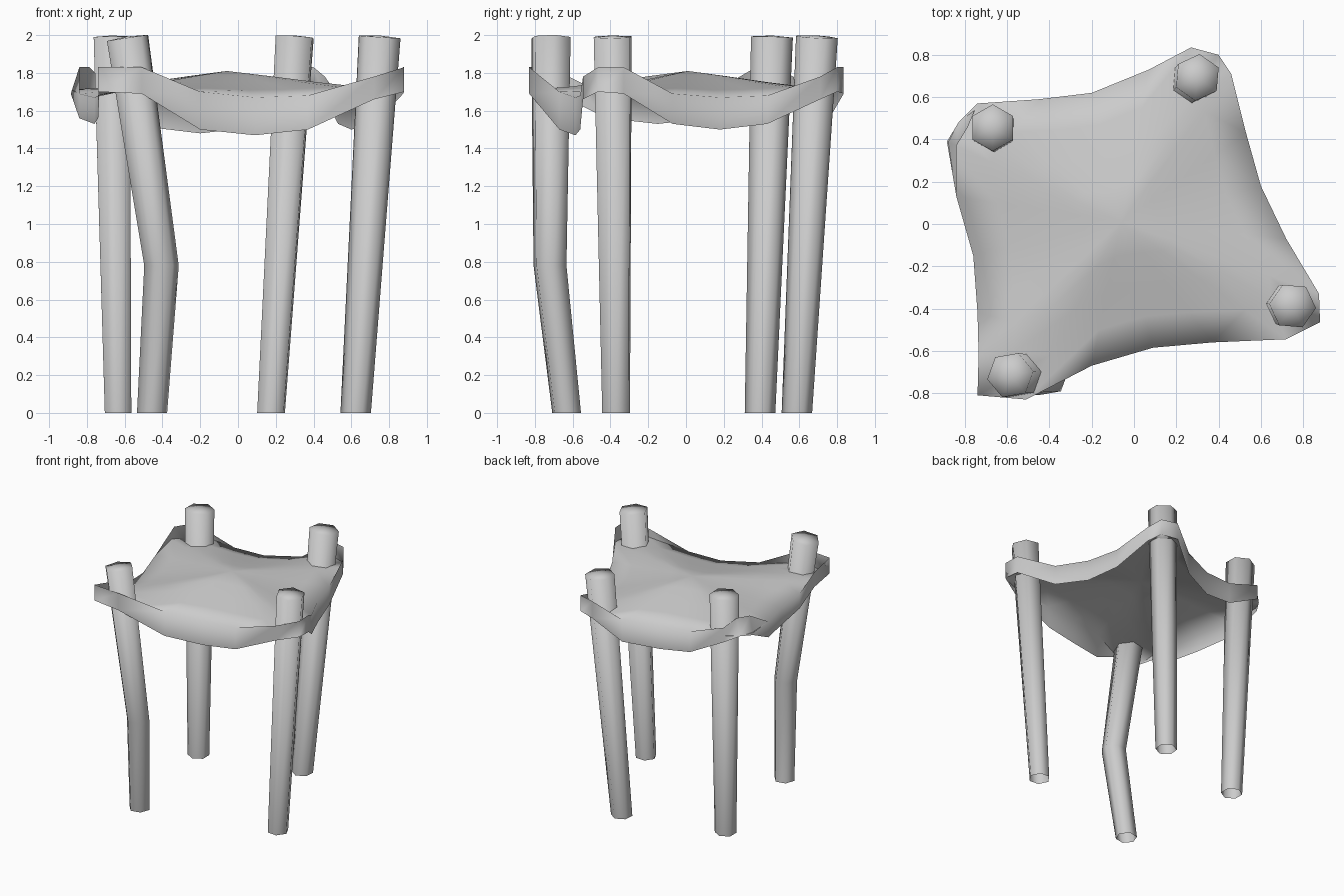
import bpy, bmesh, math
from mathutils import Vector

cube = bpy.data.objects.get("Cube")
if cube:
    bpy.data.objects.remove(cube)

grey = bpy.data.materials.new("light grey")
grey.use_nodes = True
colour = (0.6, 0.6, 0.6, 1)
grey.diffuse_color = colour
grey.node_tree.nodes["Principled BSDF"].inputs["Base Color"].default_value = colour


def finish(name, bm):
    for face in bm.faces:
        face.smooth = True
    mesh = bpy.data.meshes.new(name)
    bm.to_mesh(mesh)
    bm.free()
    mesh.materials.append(grey)
    obj = bpy.data.objects.new(name, mesh)
    bpy.context.collection.objects.link(obj)


def add_ring(bm, points):
    return [bm.verts.new(p) for p in points]


def bridge(bm, low, high):
    n = len(low)
    for i in range(n):
        j = (i + 1) % n
        bm.faces.new((low[i], low[j], high[j], high[i]))


def fan(bm, ring, tip):
    centre = bm.verts.new(tip)
    for i in range(len(ring)):
        bm.faces.new((ring[i], ring[(i + 1) % len(ring)], centre))


def post(name, path, phase):
    """Six-sided tapered post, open at the foot, top cut square to its lean."""
    bm = bmesh.new()
    pts = [Vector(p) for p in path]
    lean = pts[-1] - pts[-2]
    rings = []
    for p in pts:
        radius = 0.081 + 0.015 * p.z
        ring = []
        for k in range(6):
            a = math.radians(phase + 60 * k)
            off = Vector((math.cos(a), math.sin(a), 0)) * radius
            if p is pts[-1]:
                off.z = -(off.x * lean.x + off.y * lean.y) / lean.z
            ring.append(p + off)
        rings.append(add_ring(bm, ring))
    for low, high in zip(rings, rings[1:]):
        bridge(bm, low, high)
    fan(bm, rings[-1], pts[-1] + Vector((0, 0, .008)))
    finish(name, bm)


post("front_right_post", [(-.455, -.632, 0), (-.405, -.72, .78), (-.585, -.715, 1.985)], 10)
post("front_left_post", [(.623, -.37, 0), (.75, -.388, 1.99)], -5)
post("back_left_post", [(.175, .587, 0), (.30, .693, 1.99)], 25)
post("back_right_post", [(-.635, .392, 0), (-.668, .455, 1.99)], 30)

# Canopy outline, side by side: two corner points, then the sagging edge
sides = [
    [(-.74, -.81), (-.51, -.83), (-.2, -.67), (.09, -.585), (.37, -.56), (.72, -.545)],
    [(.88, -.465), (.875, -.33), (.72, -.07), (.6, .18), (.53, .43), (.46, .71)],
    [(.4, .8), (.27, .835), (.07, .73), (-.2, .62), (-.45, .59), (-.74, .57)],
    [(-.83, .48), (-.885, .39), (-.84, .13), (-.76, -.15), (-.74, -.42), (-.735, -.62)],
]
hem_heights = [1.70, 1.69, 1.50, 1.47, 1.50, 1.66]
roof_heights = [1.71, 1.71, 1.69, 1.67, 1.68, 1.71]
rim_heights = [1.83, 1.83, 1.70, 1.67, 1.69, 1.78]
hem_lifts = [0, .03, .01, .06]


def outline(heights):
    return [Vector((*p, z)) for side in sides for p, z in zip(side, heights)]


hem, roof, rim = outline(hem_heights), outline(roof_heights), outline(rim_heights)
for s, lift in enumerate(hem_lifts):
    for i in (2, 3, 4):
        hem[6 * s + i].z += lift
# The cloth leans inwards where it wraps the back right post
for i in (18, 19):
    rim[i] += Vector((.045, -.02, 0))

# Canopy cloth: hanging skirt standing proud at the corners, and a shallow dome
bm = bmesh.new()
bridge(bm, add_ring(bm, hem), add_ring(bm, rim))
peak = Vector((-.06, .01, 1.81))
edge = min(roof_heights)
rings = []
for t in (1, .75, .5, .25):
    ring = []
    for p in roof:
        v = peak.lerp(p, t)
        v.z = peak.z + (edge - peak.z) * t ** 1.15 + (p.z - edge) * t ** 3
        ring.append(v)
    rings.append(add_ring(bm, ring))
for low, high in zip(rings, rings[1:]):
    bridge(bm, low, high)
fan(bm, rings[-1], peak)
bmesh.ops.remove_doubles(bm, verts=bm.verts, dist=.015)
finish("canopy", bm)
